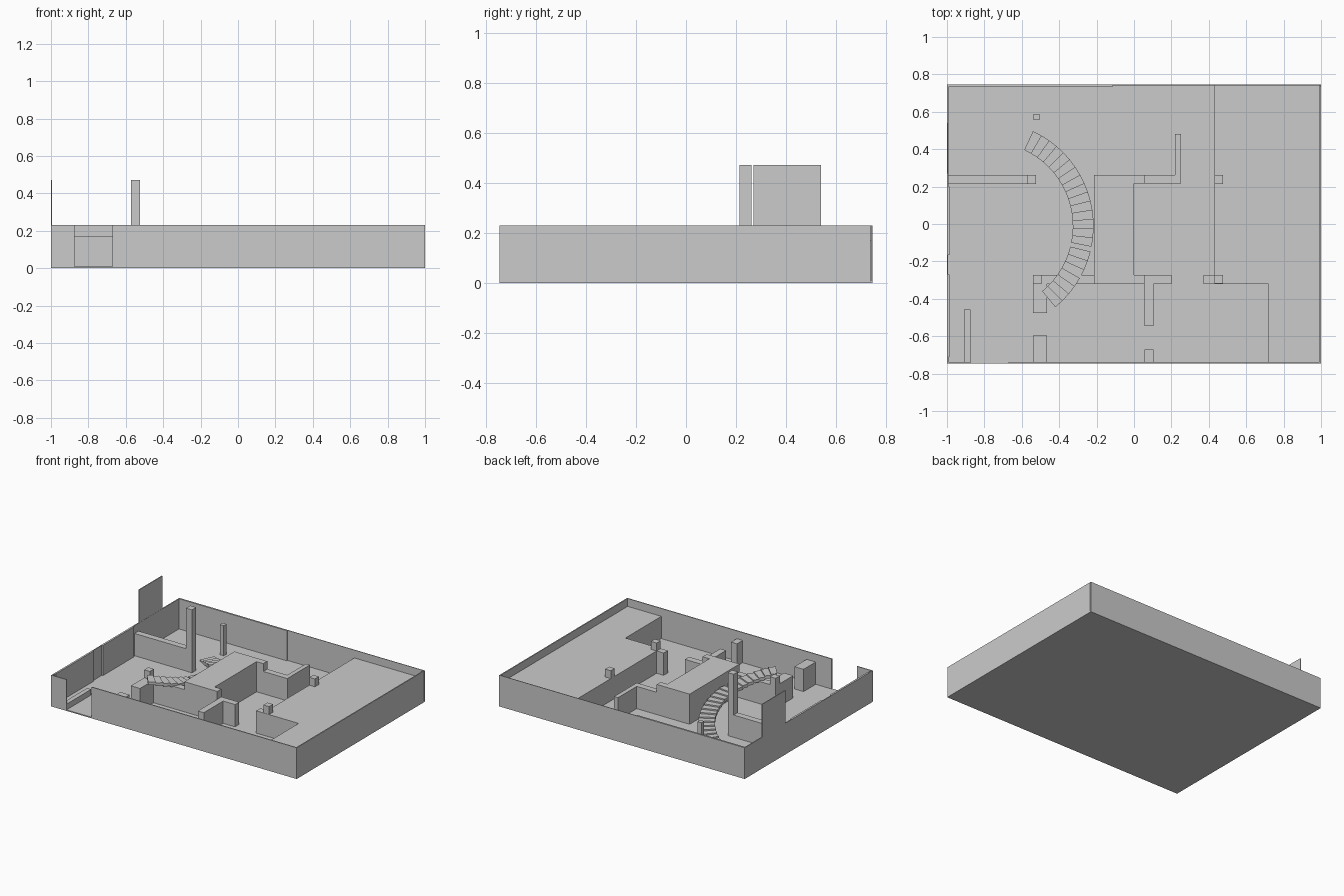
import bpy, bmesh
from math import cos, sin, radians

if "Cube" in bpy.data.objects:
    bpy.data.objects.remove(bpy.data.objects["Cube"])

FLOOR, LOW, RIM, TALL = 0.008, 0.172, 0.23, 0.472   # height levels
X, Y = 1.0, 0.745                                   # half extents


def prism(name, pts, z0, z1):
    """Extrude a plan outline between two heights."""
    bm = bmesh.new()
    face = bm.faces.new([bm.verts.new((x, y, z0)) for x, y in pts])
    ext = bmesh.ops.extrude_face_region(bm, geom=[face])
    top = [v for v in ext["geom"] if isinstance(v, bmesh.types.BMVert)]
    bmesh.ops.translate(bm, verts=top, vec=(0, 0, z1 - z0))
    bmesh.ops.recalc_face_normals(bm, faces=bm.faces)
    mesh = bpy.data.meshes.new(name)
    bm.to_mesh(mesh)
    bm.free()
    ob = bpy.data.objects.new(name, mesh)
    bpy.context.collection.objects.link(ob)
    return ob


def box(name, x0, x1, y0, y1, z1, z0=FLOOR):
    return prism(name, [(x0, y0), (x1, y0), (x1, y1), (x0, y1)], z0, z1)


# Floor slab
box("floor", -X, X, -Y, Y, FLOOR, 0)

# Outer walls, with a doorway in the front and thickness steps inside
box("front_wall_left", -X, -0.875, -Y, -0.738, RIM)
box("front_wall_right", -0.67, X, -Y, -0.738, RIM)
box("right_wall", 0.992, X, -0.738, 0.738, RIM)
prism("back_wall", [(-X, Y), (-X, 0.732), (-0.115, 0.732), (-0.115, 0.74),
                    (X, 0.74), (X, Y)], FLOOR, RIM)
prism("left_wall", [(-X, -0.738), (-0.992, -0.738), (-0.992, -0.71), (-0.986, -0.71),
                    (-0.986, -0.27), (-0.995, -0.27), (-0.995, -0.165),
                    (-0.986, -0.165), (-0.986, 0.2), (-0.993, 0.2),
                    (-0.993, 0.732), (-X, 0.732)], FLOOR, RIM)
box("left_tall_panel", -X, -0.994, 0.27, 0.54, TALL, RIM)

# Raised platform on the right
prism("right_platform", [(0.43, 0.74), (0.43, -0.272), (0.372, -0.272), (0.372, -0.32),
                         (0.718, -0.32), (0.718, -0.738), (0.992, -0.738),
                         (0.992, 0.74)], FLOOR, LOW)
for i, y in enumerate((0.215, -0.318)):
    box(f"platform_post_{i}", 0.43, 0.476, y, y + 0.046, RIM, LOW)

# Central block with its corner columns
prism("central_block", [(-0.213, -0.32), (0.055, -0.32), (0.055, -0.272), (0, -0.272),
                        (0, 0.216), (0.055, 0.216), (0.055, 0.262),
                        (-0.213, 0.262)], FLOOR, RIM)

# Low partition walls
prism("back_partition", [(0.055, 0.216), (0.25, 0.216), (0.25, 0.48), (0.218, 0.48),
                         (0.218, 0.262), (0.055, 0.262)], FLOOR, LOW)
prism("front_partition", [(0.055, -0.32), (0.055, -0.545), (0.103, -0.545),
                          (0.103, -0.32), (0.2, -0.32), (0.2, -0.272),
                          (0.055, -0.272)], FLOOR, LOW)
box("front_partition_stub", 0.055, 0.103, -0.738, -0.672, LOW)
prism("left_partition", [(-0.54, -0.272), (-0.54, -0.476), (-0.465, -0.476),
                         (-0.465, -0.32), (-0.213, -0.32), (-0.213, -0.272)], FLOOR, LOW)
box("left_partition_stub", -0.54, -0.465, -0.738, -0.597, LOW)
box("left_partition_post", -0.54, -0.494, -0.32, -0.272, RIM, LOW)
box("side_partition", -0.993, -0.572, 0.215, 0.262, LOW)
box("entry_kerb", -0.908, -0.875, -0.738, -0.458, 0.05)

# Free-standing columns
box("tall_column", -0.572, -0.524, 0.213, 0.262, TALL)
box("thin_post", -0.536, -0.505, 0.555, 0.587, RIM)


# Curved staircase climbing towards the front, split by a small gap
CX, CY, R0, R1 = -0.777, -0.012, 0.45, 0.561


def tread(name, a0, a1, z):
    def arc(r, angles):
        return [(CX + r * cos(radians(a)), CY + r * sin(radians(a))) for a in angles]
    prism(name, arc(R0, (a0, a1)) + arc(R1, (a1, a0)), max(FLOOR, z - 0.022), z)


def flight(name, a0, a1, z0, z1, n):
    for i in range(n):
        step = (a1 - a0) / n
        tread(f"{name}_{i}", a0 + i * step, a0 + (i + 1) * step,
              z0 + (z1 - z0) * i / (n - 1))


flight("lower_tread", 65, -11.3, 0.018, 0.15, 15)
flight("upper_tread", -14, -50.5, 0.16, 0.218, 7)
